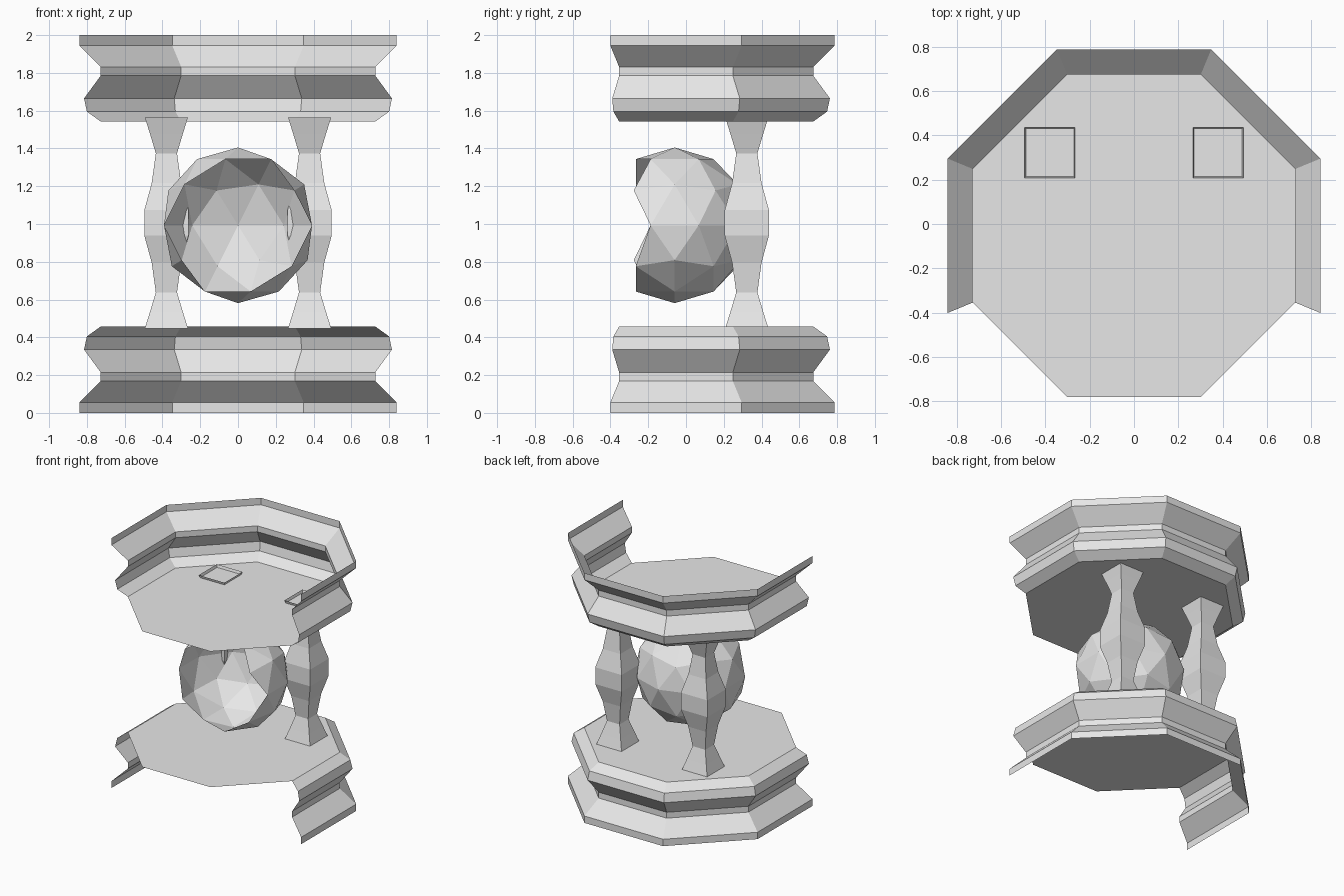
import bpy, bmesh, math
from mathutils import Matrix

cube = bpy.data.objects.get("Cube")
if cube:
    bpy.data.objects.remove(cube, do_unlink=True)

stone = bpy.data.materials.new("light_grey_stone")
stone.use_nodes = True
stone.diffuse_color = (0.8, 0.8, 0.8, 1)
stone.node_tree.nodes["Principled BSDF"].inputs["Base Color"].default_value = (0.8, 0.8, 0.8, 1)

CENTRE_Y = -0.053


def finish(name, bm, location=(0, 0, 0)):
    mesh = bpy.data.meshes.new(name)
    bm.to_mesh(mesh)
    bm.free()
    mesh.materials.append(stone)
    obj = bpy.data.objects.new(name, mesh)
    obj.location = location
    bpy.context.collection.objects.link(obj)
    return obj


def ring(bm, apothem, z, sides, steps, start):
    """Points of a regular polygon, 'steps' corners from angle 'start'."""
    radius = apothem / math.cos(math.pi / sides)
    angles = [start + i * 2 * math.pi / sides for i in range(steps)]
    return [bm.verts.new((radius * math.cos(a), radius * math.sin(a), z)) for a in angles]


def skin(bm, rings, closed):
    """Bridge consecutive rings, listed from bottom to top, with quads."""
    for low, high in zip(rings, rings[1:]):
        n = len(low)
        for i in range(n if closed else n - 1):
            j = (i + 1) % n
            bm.faces.new((low[i], low[j], high[j], high[i]))


# Base and canopy: moulding round five sides, open at the front, with a full octagonal slab
moulding = [(0.84, 0), (0.84, 0.055), (0.727, 0.168), (0.727, 0.215),
            (0.815, 0.335), (0.80, 0.405), (0.727, 0.457)]
for part, flip in (("base", False), ("canopy", True)):
    profile = [(a, 2 - z) for a, z in reversed(moulding)] if flip else moulding
    bm = bmesh.new()
    skin(bm, [ring(bm, a, z, 8, 6, -math.pi / 8) for a, z in profile], False)
    finish(part + "_moulding", bm, (0, CENTRE_Y, 0))

    bm = bmesh.new()
    apothem, z = moulding[-1]
    bm.faces.new(ring(bm, apothem, 2 - z if flip else z, 8, 8, -math.pi / 8))
    if flip:
        bmesh.ops.reverse_faces(bm, faces=bm.faces[:])
    finish(part + "_slab", bm, (0, CENTRE_Y, 0))

# Square baluster pillars, open at both ends, symmetric about mid height
half = [(0.117, 0.067), (0.078, 0.21), (0.056, 0.368), (0.086, 0.468), (0.114, 0.558)]
profile = [(w, -z) for w, z in reversed(half)] + half
for side, x in (("left", 0.379), ("right", -0.379)):
    bm = bmesh.new()
    skin(bm, [ring(bm, w, z, 4, 4, math.pi / 4) for w, z in profile], True)
    finish(side + "_pillar", bm, (x, 0.322, 1.006))

# Hollow faceted globe with its front broken open
bm = bmesh.new()
bmesh.ops.create_icosphere(bm, subdivisions=2, radius=0.412,
                           matrix=Matrix.Rotation(math.pi, 4, "Z"))
front = [v for v in bm.verts if v.co.y < -0.25]
bmesh.ops.delete(bm, geom=front, context="VERTS")
finish("hollow_globe", bm, (0, -0.06, 0.993))
